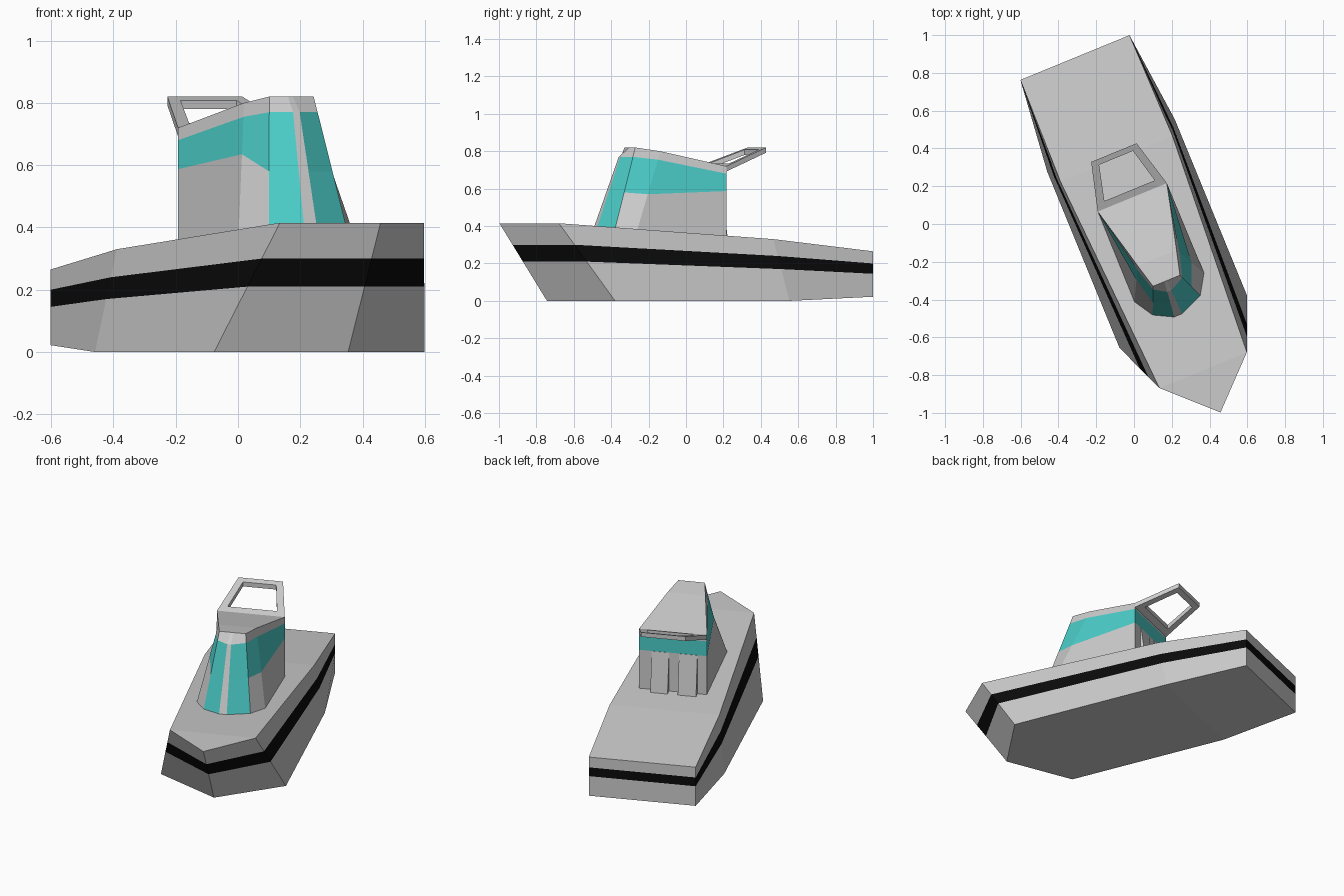
import bpy, math
from mathutils import Matrix

if "Cube" in bpy.data.objects:
    bpy.data.objects.remove(bpy.data.objects["Cube"])

# Everything is drawn on the boat's own axis (bow at -y), then turned into place
PLACE = Matrix.Rotation(math.radians(22.3), 4, 'Z') @ Matrix.Translation((0.045, 0, 0))


def material(name, color):
    m = bpy.data.materials.new(name)
    m.diffuse_color = color
    m.use_nodes = True
    m.node_tree.nodes["Principled BSDF"].inputs["Base Color"].default_value = m.diffuse_color
    return m


BLACK = material("black_paint", (0.003, 0.003, 0.003, 1))
TEAL = material("teal_glass", (0.07, 0.60, 0.57, 1))


def add(name, verts, faces, mat=None):
    used = sorted({i for f in faces for i in f})
    idx = {v: k for k, v in enumerate(used)}
    me = bpy.data.meshes.new(name)
    me.from_pydata([verts[i] for i in used], [], [[idx[i] for i in f] for f in faces])
    if mat:
        me.materials.append(mat)
    ob = bpy.data.objects.new(name, me)
    ob.matrix_world = PLACE
    bpy.context.collection.objects.link(ob)
    return ob


def loft(name, cols, accent_name, accent_mat, is_accent):
    """Ring of vertical columns with equal levels; accent faces become their own object."""
    n, m = len(cols), len(cols[0])
    verts = [p for c in cols for p in c]
    body, accent = [], []
    for i in range(n):
        j = (i + 1) % n
        for k in range(m - 1):
            face = [i * m + k, j * m + k, j * m + k + 1, i * m + k + 1]
            (accent if is_accent(i, k) else body).append(face)

    def opposite(i):
        return (n - i) % n if n % 2 else n - 1 - i

    i = 0
    while i + 1 < opposite(i + 1):
        ring = list(dict.fromkeys([i, i + 1, opposite(i + 1), opposite(i)]))
        body.append([r * m + m - 1 for r in ring])
        body.append([r * m for r in reversed(ring)])
        i += 1
    add(name, verts, body)
    add(accent_name, verts, accent, accent_mat)


def at_height(lo, hi, z):
    t = (z - lo[2]) / (hi[2] - lo[2])
    return tuple(a + (b - a) * t for a, b in zip(lo, hi))


def mirror(col):
    return [(-x, y, z) for x, y, z in col]


# Hull with wrap-around stripe: bottom point, deck point, stripe heights
def column(lo, hi, *heights):
    return [lo] + [at_height(lo, hi, z) for z in heights] + [hi]


bow = column((0, -0.822, 0), (0, -1.097, 0.415), 0.21, 0.30)
side = [column((0.365, -0.578, 0), (0.25, -0.855, 0.415), 0.21, 0.30),
        column((0.365, 0.43, 0), (0.32, 0.355, 0.33), 0.17, 0.24),
        column((0.312, 0.934, 0.022), (0.312, 0.934, 0.265), 0.145, 0.20)]
loft("hull", [bow] + side + [mirror(c) for c in reversed(side)],
     "hull_stripe", BLACK, lambda i, k: k == 1)


# Cabin: columns hold base, window bottom, window top and roof
def deck(y):
    return 0.415 - 0.07 * (y + 0.855)


def cabin_column(x, y, roof, win_low, win_top):
    return column((x, y, deck(y) - 0.005), roof, win_low, win_top)


def cabin_side(dip):
    return [cabin_column(0.137, -0.485, (0.077, -0.343, 0.82), 0.58, 0.77),
            cabin_column(0.20, -0.383, (0.111, -0.212, 0.80), dip, 0.755),
            cabin_column(0.198, 0.134, (0.198, 0.134, 0.72), 0.587, 0.68)]


def front_column(x0, x1, x2):
    lo, top = (x0, -0.538, deck(-0.538) - 0.005), (x1, -0.40, 0.77)
    return [lo, at_height(lo, top, 0.58), top, (x2, -0.343, 0.82)]


right, left = cabin_side(0.57), cabin_side(0.635)
cols = ([front_column(0.01, 0.005, 0.005)] + right
        + [mirror(c) for c in reversed(left)] + [front_column(-0.035, -0.018, -0.012)])
# Side and rear glass is a band, the two front panes reach the deck
loft("cabin", cols, "cabin_windows", TEAL,
     lambda i, k: i != 7 and (k == 1 or (k == 0 and i in (0, 6))))

# Two flared lockers on the cabin's rear wall
for name, x0, x1 in (("rear_locker_left", -0.142, -0.035), ("rear_locker_right", 0.024, 0.125)):
    prof = [(0.125, 0.335), (0.172, 0.335), (0.136, 0.587), (0.125, 0.587)]
    verts = [(x, y, z) for x in (x0, x1) for y, z in prof]
    faces = [[0, 1, 2, 3], [7, 6, 5, 4]]
    faces += [[k, 4 + k, 4 + (k + 1) % 4, (k + 1) % 4] for k in range(4)]
    add(name, verts, [f[::-1] for f in faces])

# Open roof frame rising behind the cabin
outer = [(-0.198, 0.134), (0.198, 0.134), (0.13, 0.39), (-0.13, 0.39)]
inner = [(-0.144, 0.172), (0.144, 0.172), (0.097, 0.36), (-0.097, 0.36)]
verts = [(x, y, 0.72 + (y - 0.134) * 0.39 - drop)
         for drop in (0, 0.028) for x, y in outer + inner]
faces = []
for k in range(4):
    j = (k + 1) % 4
    faces += [[k, j, 4 + j, 4 + k], [8 + j, 8 + k, 12 + k, 12 + j],
              [j, k, 8 + k, 8 + j], [4 + k, 4 + j, 12 + j, 12 + k]]
add("roof_frame", verts, faces)
